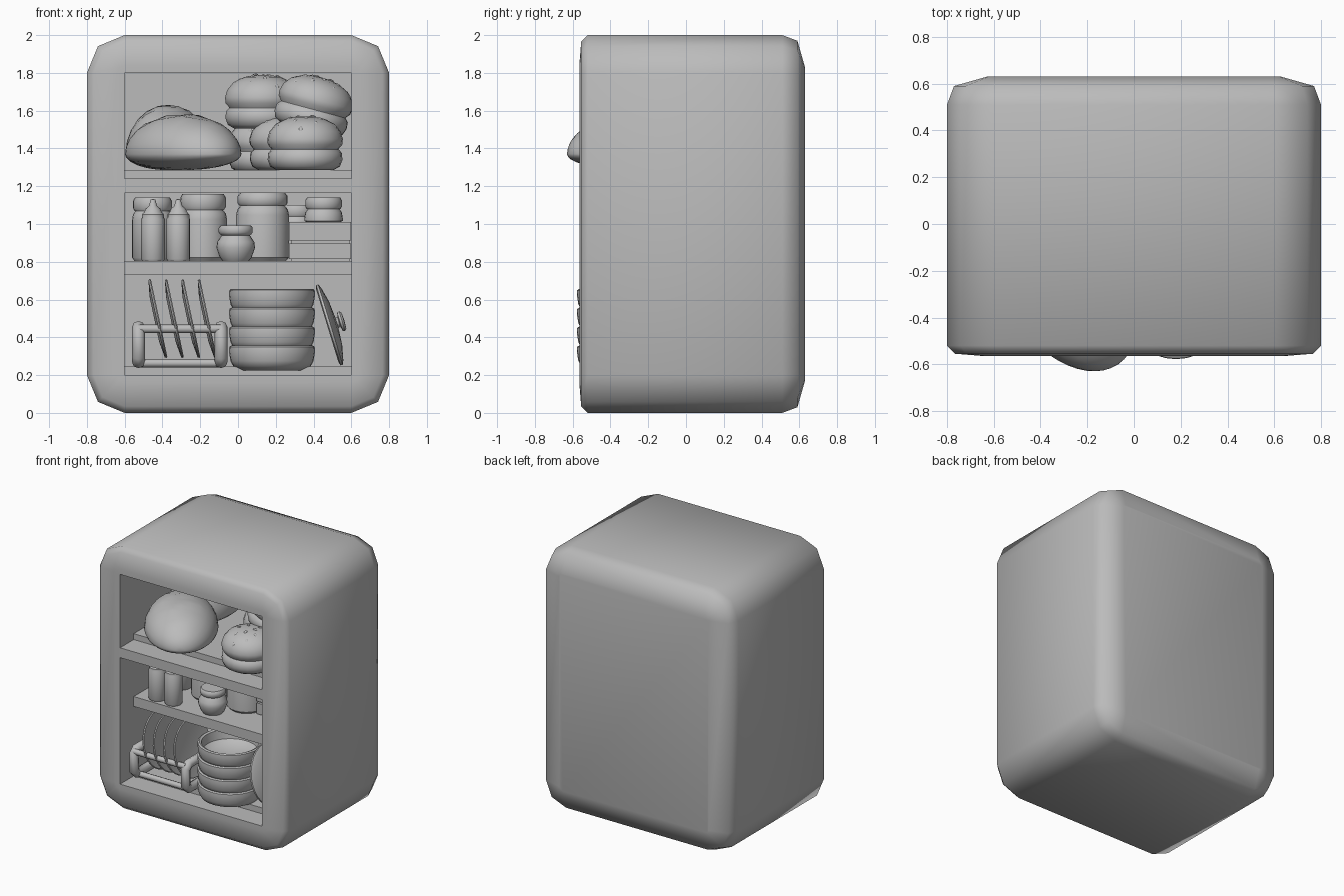
import bpy, bmesh, math
from mathutils import Matrix, Vector

if "Cube" in bpy.data.objects:
    bpy.data.objects.remove(bpy.data.objects["Cube"])

grey = bpy.data.materials.new("plain_grey")
grey.diffuse_color = (0.5, 0.5, 0.5, 1)
grey.use_nodes = True
grey.node_tree.nodes["Principled BSDF"].inputs["Base Color"].default_value = grey.diffuse_color


def finish(name, bm, mat=Matrix(), angle=40):
    """Turn a bmesh into a placed, smooth shaded object."""
    bmesh.ops.remove_doubles(bm, verts=bm.verts, dist=1e-5)
    bmesh.ops.recalc_face_normals(bm, faces=bm.faces)
    me = bpy.data.meshes.new(name)
    bm.to_mesh(me)
    bm.free()
    me.materials.append(grey)
    ob = bpy.data.objects.new(name, me)
    bpy.context.collection.objects.link(ob)
    ob.matrix_world = mat
    bpy.ops.object.select_all(action='DESELECT')
    ob.select_set(True)
    bpy.context.view_layer.objects.active = ob
    bpy.ops.object.shade_smooth_by_angle(angle=math.radians(angle))
    return ob


def place(x, y, z, tilt=0, axis='Y'):
    return Matrix.Translation((x, y, z)) @ Matrix.Rotation(math.radians(tilt), 4, axis)


def bridge(bm, rings):
    n = len(rings[0])
    for a, b in zip(rings, rings[1:]):
        for i in range(n):
            j = (i + 1) % n
            bm.faces.new((a[i], a[j], b[j], b[i]))


def lathe(name, profile, mat, segs=24):
    """Spin (radius, height) points around z."""
    bm = bmesh.new()
    rings = [[bm.verts.new((max(r, 1e-7) * math.cos(math.tau * i / segs),
                            max(r, 1e-7) * math.sin(math.tau * i / segs), z))
              for i in range(segs)] for r, z in profile]
    bridge(bm, rings)
    return finish(name, bm, mat)


def box(name, x0, x1, y0, y1, z0, z1):
    bm = bmesh.new()
    bmesh.ops.create_cube(bm, size=1)
    for v in bm.verts:
        v.co = ((x0 + x1) / 2 + v.co.x * (x1 - x0), (y0 + y1) / 2 + v.co.y * (y1 - y0),
                (z0 + z1) / 2 + v.co.z * (z1 - z0))
    return finish(name, bm)


# Cabinet shell: rounded rectangles of (y, inset), from cavity back to outer back
bm = bmesh.new()
rings = []
for y, inset in [(0.5, .2), (-.565, .2), (-.565, .16), (-.555, .035), (-.52, 0),
                 (.51, 0), (.59, .03), (.63, .17)]:
    r = .2 - inset
    ring = []
    for q, (cx, cz) in enumerate([(.6, 1.8), (-.6, 1.8), (-.6, .2), (.6, .2)]):
        for k in range(3):
            a = math.radians(90 * q + 45 * k)
            ring.append(bm.verts.new((cx + r * math.cos(a), y, cz + r * math.sin(a))))
    rings.append(ring)
bridge(bm, rings)
bm.faces.new(rings[0])
bm.faces.new(rings[-1])
finish("cabinet_shell", bm, angle=60)

# Divider flush with the frame, and the recessed shelves
box("divider", -.6, .6, -.565, .5, 1.165, 1.24)
for name, z0, z1 in [("bottom_shelf", .2, .245), ("middle_shelf", .73, .805), ("top_shelf", 1.24, 1.285)]:
    box(name, -.6, .6, -.4, .5, z0, z1)


# Bread loaves with stepped slashes on top
def loaf(name, a, b, up, mat):
    bm = bmesh.new()
    bmesh.ops.create_uvsphere(bm, u_segments=24, v_segments=24, radius=1,
                              matrix=Matrix.Rotation(math.pi / 2, 4, 'Y'))
    for v in bm.verts:
        x, y, z = v.co
        step = .07 * (((x + .35 * y) * 2.2 + .3) % 1) * max(z, 0)
        v.co = (a * x, b * y, z * up * (.97 + step) if z > 0 else z * .085)
    finish(name, bm, mat, 35)


loaf("front_loaf", .398, .257, .21, place(-.29, -.27, 1.37, -56, 'Z'))
loaf("back_loaf", .34, .225, .26, place(-.37, .13, 1.37, 85, 'Z'))

# Seeded buns
bun = [(0, 0), (.15, 0), (.185, .02), (.198, .055), (.195, .09), (.178, .11), (.18, .115), (.197, .135),
       (.2, .165), (.188, .205), (.155, .245), (.1, .272), (.05, .282), (0, .285)]
for i, (x, y, z, tilt) in enumerate([(.355, -.36, 1.285, 0), (.26, .04, 1.285, 0), (.15, .3, 1.275, 0),
                                     (.13, .16, 1.505, 0), (.37, -.1, 1.5, 15)]):
    m = place(x, y, z, tilt) @ Matrix.Rotation(i, 4, 'Z')
    lathe(f"bun_{i + 1}", bun, m)
    bm = bmesh.new()
    for k in range(16):
        a, p = k * 2.4, math.radians(12 + 3.2 * k)
        n = Vector((math.sin(p) * math.cos(a), math.sin(p) * math.sin(a), math.cos(p)))
        pos = Vector((.2 * n.x, .2 * n.y, .145 + .14 * n.z))
        seed = Matrix.Translation(pos) @ n.to_track_quat('Z', 'Y').to_matrix().to_4x4()
        bmesh.ops.create_uvsphere(bm, u_segments=8, v_segments=5, radius=1,
                                  matrix=seed @ Matrix.Diagonal((.011, .018, .009, 1)))
    finish(f"bun_seeds_{i + 1}", bm, m)


# Lidded jars
def jar(name, x, y, z, r, h, lid):
    t = h - lid
    lathe(name, [(0, 0), (.88 * r, 0), (r, .05 * h), (r, t - .05), (.95 * r, t - .02), (.82 * r, t),
                 (.88 * r, t), (.95 * r, t + .2 * lid), (.95 * r, t + .75 * lid), (.86 * r, h), (0, h)],
          place(x, y, z))


jar("jar_left", -.453, -.06, .805, .108, .335, .07)
jar("jar_centre", -.185, -.08, .805, .127, .355, .085)
jar("jar_right", .13, -.08, .805, .14, .358, .065)
jar("small_jar", .453, -.02, 1.01, .102, .13, .06)
jar("small_jar_back", .31, .22, 1.01, .102, .09, .06)
lathe("honey_jar", [(0, 0), (.07, 0), (.085, .02), (.102, .07), (.098, .1), (.075, .135), (.082, .14),
                    (.09, .15), (.09, .175), (.08, .187), (0, .187)], place(-.012, -.286, .805))

# Squeeze bottles
for i, x in enumerate((-.45, -.316)):
    lathe(f"squeeze_bottle_{i + 1}",
          [(0, 0), (.058, 0), (.063, .01), (.063, .22), (.058, .23), (.058, .245), (.045, .26), (.04, .275),
           (.022, .29), (.012, .325), (0, .327)], place(x, -.327, .805), 16)

# Storage boxes under the small jars
for i, z in enumerate((.815, .912)):
    box(f"storage_box_{i + 1}", .27, .598, -.16, .4, z, z + (.083 if i == 0 else .098))
box("box_spacer", .28, .59, -.14, .38, .805, .92)

# Plates leaning in a rack
plate = [(0, -.008), (.12, -.008), (.208, .004), (.213, .012), (.208, .018), (.13, .006), (0, .006)]
for i in range(4):
    lathe(f"plate_{i + 1}", plate, place(-.435 + .087 * i, -.32, .497, 78), 28)


def tube(name, pts, r, cyclic=False):
    cu = bpy.data.curves.new(name, 'CURVE')
    cu.dimensions = '3D'
    cu.bevel_depth, cu.bevel_resolution, cu.use_fill_caps = r, 2, True
    sp = cu.splines.new('POLY')
    sp.points.add(len(pts) - 1)
    for p, c in zip(sp.points, pts):
        p.co = (*c, 1)
    sp.use_cyclic_u = cyclic
    tmp = bpy.data.objects.new(name + "_path", cu)
    bpy.context.collection.objects.link(tmp)
    bm = bmesh.new()
    bm.from_mesh(tmp.to_mesh())
    bpy.data.objects.remove(tmp)
    finish(name, bm, angle=50)


for side, x in (("left", -.527), ("right", -.09)):
    y0, y1, z0, z1, c = -.5, -.19, .268, .455, .03
    tube(f"rack_end_{side}", [(x, y0 + c, z0), (x, y1 - c, z0), (x, y1, z0 + c), (x, y1, z1 - c),
                              (x, y1 - c, z1), (x, y0 + c, z1), (x, y0, z1 - c), (x, y0, z0 + c)], .034, True)
for i, (y, z) in enumerate([(-.5, .445), (-.19, .445), (-.46, .263), (-.23, .263)]):
    tube(f"rack_bar_{i + 1}", [(-.527, y, z), (-.09, y, z)], .022)

# Stacked bowls
bowl = [(0, 0), (.16, 0), (.205, .022), (.22, .05), (.228, .1), (.226, .125), (.215, .132),
        (.2, .125), (.19, .06), (.15, .03), (0, .025)]
for i in range(4):
    lathe(f"bowl_{i + 1}", bowl, place(.18, -.35, .225 + .1 * i), 32)

# Pot lid with a knob, leaning on the wall
lathe("pot_lid", [(0, -.01), (.2, -.01), (.222, -.004), (.222, .008), (.2, .018), (.12, .036), (.03, .043),
                  (.025, .055), (.05, .06), (.055, .072), (.045, .082), (0, .085)],
      place(.482, -.3, .465, 73), 28)
